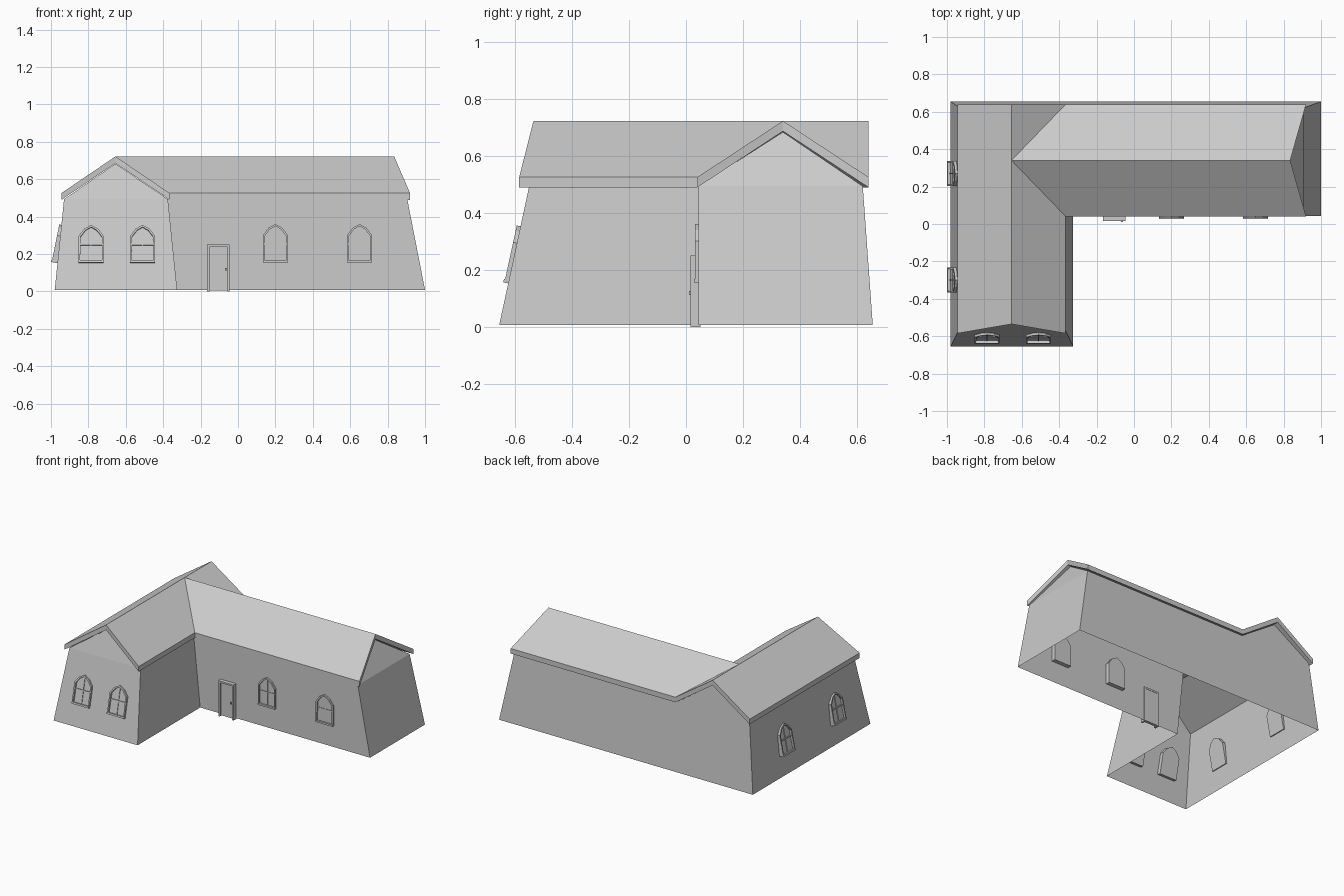
import bpy, bmesh, math
from mathutils import Matrix

cube = bpy.data.objects.get("Cube")
if cube:
    bpy.data.objects.remove(cube)

grey = bpy.data.materials.new("plain_grey")
grey.use_nodes = True
grey.diffuse_color = (0.6, 0.6, 0.6, 1)
grey.node_tree.nodes["Principled BSDF"].inputs["Base Color"].default_value = (0.6, 0.6, 0.6, 1)


def finish(bm, name, matrix=Matrix()):
    mesh = bpy.data.meshes.new(name)
    bm.to_mesh(mesh)
    bm.free()
    mesh.materials.append(grey)
    obj = bpy.data.objects.new(name, mesh)
    obj.matrix_world = matrix
    bpy.context.collection.objects.link(obj)
    return obj


def add_box(bm, low, high):
    size = [b - a for a, b in zip(low, high)]
    mid = [(a + b) / 2 for a, b in zip(low, high)]
    bmesh.ops.create_cube(bm, size=1, matrix=Matrix.Translation(mid) @ Matrix.Diagonal((*size, 1)))


# Walls: an open L-shaped shell leaning inwards, with three gables
base = [(-.98, -.655), (-.325, -.655), (-.325, .043), (1, .043), (1, .655), (-.98, .655)]
head = [(-.93, -.55), (-.375, -.55), (-.375, .043), (.905, .043), (.905, .62), (-.93, .62)]
bm = bmesh.new()
low = [bm.verts.new((x, y, .007)) for x, y in base]
top = [bm.verts.new((x, y, .493)) for x, y in head]
for i in range(6):
    j = (i + 1) % 6
    if i == 4:
        back = bm.verts.new((head[1][0], head[5][1], .493))
        bm.faces.new((low[i], low[j], top[j], back, top[i]))
    else:
        bm.faces.new((low[i], low[j], top[j], top[i]))
for a, b, apex in ((top[0], top[1], (-.655, -.495, .683)),
                   (top[3], top[4], (.81, .34, .683)),
                   (back, top[5], (-.655, .605, .683))):
    bm.faces.new((a, b, bm.verts.new(apex)))
finish(bm, "walls")

# Roof: two crossing ridges, thickened straight down
eave, ridge = .525, .722
bm = bmesh.new()
P = {k: bm.verts.new(v) for k, v in {
    "A": (-.945, -.585, eave), "B": (-.655, -.535, ridge), "C": (-.365, -.585, eave),
    "D": (-.365, .04, eave), "E": (.92, .04, eave), "F": (.835, .34, ridge),
    "G": (.92, .64, eave), "H": (-.365, .64, eave), "I": (-.655, .64, ridge),
    "J": (-.945, .64, eave), "K": (-.655, .34, ridge)}.items()}
for loop in ("ABKIJ", "BCDK", "KDEF", "KFGH", "KHI"):
    bm.faces.new([P[k] for k in loop])
copy = bmesh.ops.extrude_face_region(bm, geom=bm.faces[:], use_keep_orig=True)
for v in copy["geom"]:
    if isinstance(v, bmesh.types.BMVert):
        v.co.z -= .036
bmesh.ops.recalc_face_normals(bm, faces=bm.faces[:])
finish(bm, "roof")


# Arched window: framed recess with glazing bars and a sill
def window(name, origin, turn, lean):
    half = [(.067, 0), (.067, .145), (.037, .185)]
    outline = half + [(0, .205)] + [(-x, z) for x, z in reversed(half)]
    bm = bmesh.new()
    front = bm.faces.new([bm.verts.new((x, 0, z)) for x, z in outline])
    rear = bmesh.ops.extrude_face_region(bm, geom=[front], use_keep_orig=True)
    for v in rear["geom"]:
        if isinstance(v, bmesh.types.BMVert):
            v.co.y += .04
    bmesh.ops.recalc_face_normals(bm, faces=bm.faces[:])
    front = min(bm.faces, key=lambda f: f.calc_center_median().y)
    bmesh.ops.inset_region(bm, faces=[front], thickness=.011)
    rim = bmesh.ops.extrude_face_region(bm, geom=[front])
    bmesh.ops.delete(bm, geom=[front], context="FACES_ONLY")
    for v in rim["geom"]:
        if isinstance(v, bmesh.types.BMVert):
            v.co.y += .014
    add_box(bm, (-.003, .009, .01), (.003, .016, .195))
    add_box(bm, (-.057, .007, .096), (.057, .016, .104))
    add_box(bm, (-.067, -.004, 0), (.067, .008, .012))
    spin = Matrix.Rotation(turn, 4, "Z") @ Matrix.Rotation(-math.atan(lean), 4, "X")
    finish(bm, name, Matrix.Translation(origin) @ spin)


for i, x in enumerate((-.785, -.51)):
    window(f"front_window_{i + 1}", (x, -.637, .155), 0, .217)
for i, x in enumerate((.2, .65)):
    window(f"wing_window_{i + 1}", (x, .032, .155), 0, 0)
for i, y in enumerate((.27, -.3)):
    window(f"side_window_{i + 1}", (-.996, y, .157), -math.pi / 2, .2)

# Door: frame posts, lintel, leaf and handle
bm = bmesh.new()
for x in (-.165, -.057):
    add_box(bm, (x, .016, 0), (x + .012, .05, .238))
add_box(bm, (-.165, .016, .238), (-.045, .05, .25))
finish(bm, "door_frame")
bm = bmesh.new()
add_box(bm, (-.153, .028, .005), (-.057, .048, .238))
finish(bm, "door_leaf")
bm = bmesh.new()
add_box(bm, (-.068, .014, .116), (-.062, .03, .122))
add_box(bm, (-.069, .01, .112), (-.06, .015, .126))
finish(bm, "door_handle")
